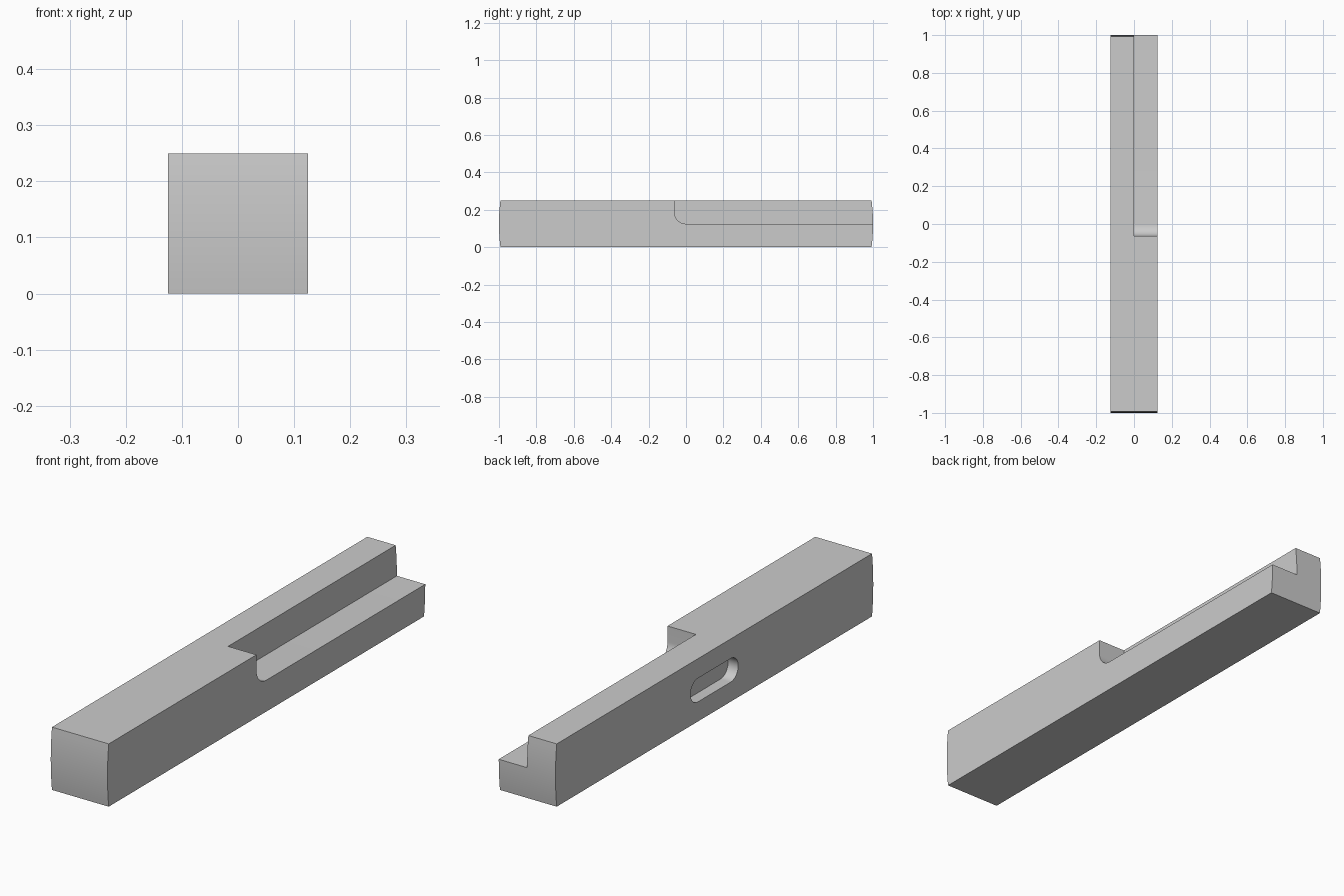
import bpy
import bmesh
from math import asin, cos, sin, pi

cube = bpy.data.objects.get("Cube")
if cube:
    bpy.data.objects.remove(cube, do_unlink=True)

HALF = 0.125      # half width of the square bar, also its mid height
FILLET = 0.0625   # radius at the inner end of the step

# Plain grey material
grey = bpy.data.materials.new("plain grey")
grey.use_nodes = True
colour = (0.6, 0.6, 0.6, 1)
grey.diffuse_color = colour
grey.node_tree.nodes["Principled BSDF"].inputs["Base Color"].default_value = colour


def arc(y, z, radius, start, end, steps):
    """Points on an arc in the side (y, z) plane."""
    angles = [start + (end - start) * i / steps for i in range(steps + 1)]
    return [(y + radius * cos(a), z + radius * sin(a)) for a in angles]


def prism(name, profile, x0, x1):
    """Extrude a side profile across the width."""
    bm = bmesh.new()
    face = bm.faces.new([bm.verts.new((x0, y, z)) for y, z in profile])
    extruded = bmesh.ops.extrude_face_region(bm, geom=[face])["geom"]
    moved = [v for v in extruded if isinstance(v, bmesh.types.BMVert)]
    bmesh.ops.translate(bm, verts=moved, vec=(x1 - x0, 0, 0))
    bmesh.ops.recalc_face_normals(bm, faces=bm.faces)
    mesh = bpy.data.meshes.new(name)
    bm.to_mesh(mesh)
    bm.free()
    mesh.materials.append(grey)
    obj = bpy.data.objects.new(name, mesh)
    bpy.context.collection.objects.link(obj)
    return obj


# Square bar with gently domed ends
dome = asin(HALF)
bar = prism("bar", arc(0, HALF, 1, -dome, dome, 12)
            + arc(0, HALF, 1, pi - dome, pi + dome, 12), -HALF, HALF)

# Long step in the upper half of one side, with a rounded inner end
step = prism("step_cutter",
             arc(0, HALF + FILLET, FILLET, pi, 1.5 * pi, 16)
             + [(1.1, HALF), (1.1, 0.35), (-FILLET, 0.35)], 0, 0.2)

# Shallow round-ended slot in the opposite side
radius, reach = 0.047, 0.103
slot = prism("slot_cutter",
             arc(reach, HALF, radius, -pi / 2, pi / 2, 24)
             + arc(-reach, HALF, radius, pi / 2, 1.5 * pi, 24),
             -0.2, 0.045 - HALF)

bpy.context.view_layer.objects.active = bar
bar.select_set(True)
for cutter in (step, slot):
    cutter.hide_render = True
    cut = bar.modifiers.new(cutter.name, "BOOLEAN")
    cut.operation = "DIFFERENCE"
    cut.solver = "EXACT"
    cut.object = cutter
    bpy.ops.object.modifier_apply(modifier=cut.name)
    bpy.data.objects.remove(cutter, do_unlink=True)

bpy.ops.object.shade_smooth_by_angle(angle=pi / 6)
